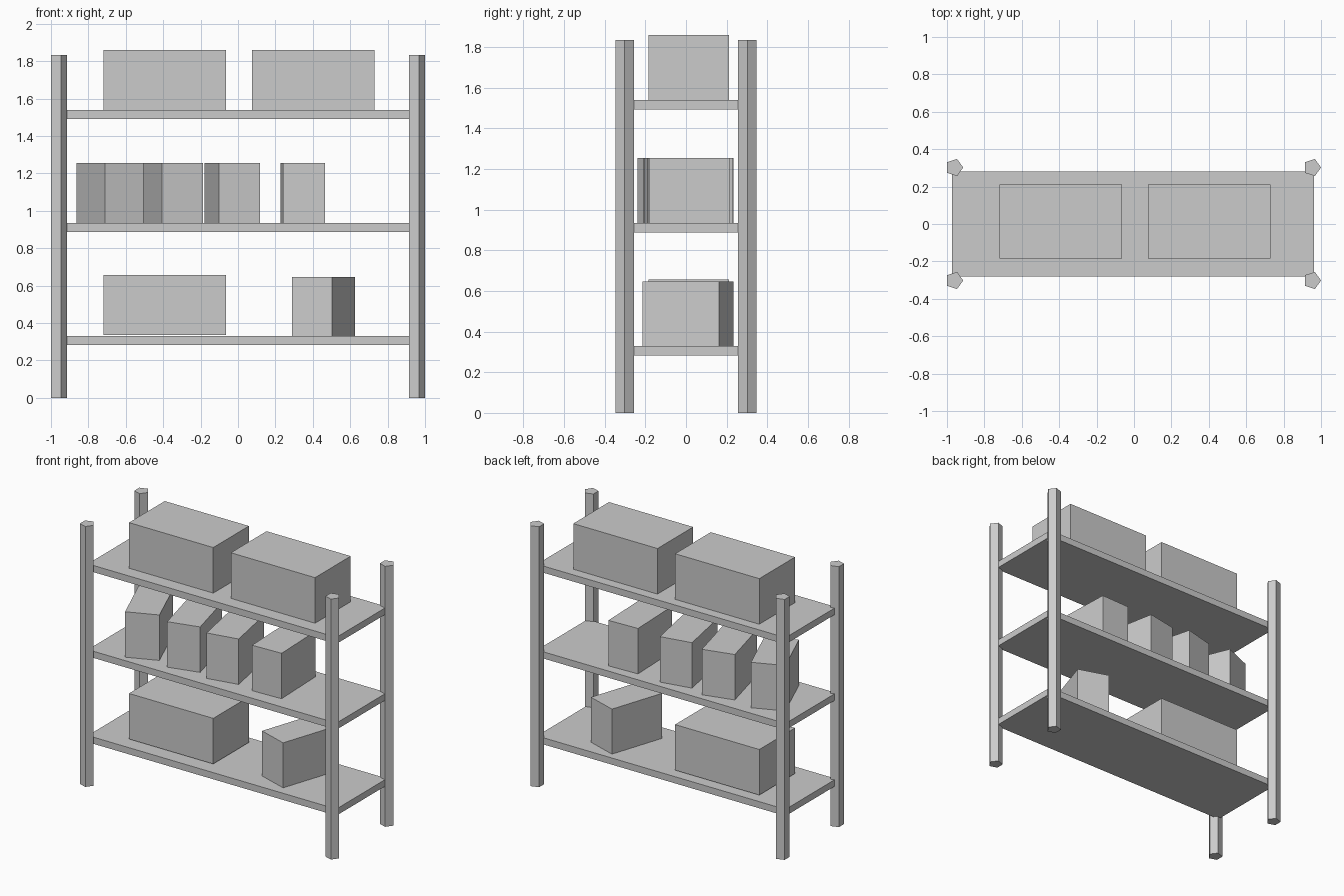
import bpy
from math import radians

cube = bpy.data.objects.get("Cube")
if cube:
    bpy.data.objects.remove(cube, do_unlink=True)

grey = bpy.data.materials.new("plain grey")
grey.use_nodes = True
colour = (0.6, 0.6, 0.6, 1)
grey.diffuse_color = colour
grey.node_tree.nodes["Principled BSDF"].inputs["Base Color"].default_value = colour


def finish(name):
    obj = bpy.context.object
    obj.name = name
    obj.data.materials.append(grey)
    return obj


def box(name, x, y, base, size, turn=0):
    """Box standing on height base, turned about its upright axis."""
    bpy.ops.mesh.primitive_cube_add(size=1, location=(x, y, base + size[2] / 2),
                                    rotation=(0, 0, radians(turn)))
    obj = finish(name)
    obj.scale = size
    return obj


# Five-sided corner posts, all with a corner towards +x
POST_HEIGHT = 1.834
for side, x in (("right", -0.961), ("left", 0.952)):
    for end, y in (("front", -0.302), ("back", 0.302)):
        bpy.ops.mesh.primitive_cylinder_add(vertices=5, radius=0.048, depth=POST_HEIGHT,
                                            location=(x, y, POST_HEIGHT / 2))
        post = finish(f"{end}_{side}_post")
        # Put a corner of the pentagon on +x
        post.rotation_euler.z = radians(-90)

# Shelves
SHELF = (1.936, 0.564, 0.047)
TOPS = {"lower": 0.33, "middle": 0.935, "upper": 1.539}
for level, top in TOPS.items():
    box(f"{level}_shelf", -0.0045, 0, top - SHELF[2], SHELF)

# Large boxes
LARGE = (0.656, 0.397, 0.321)
box("upper_large_box_right", -0.391, 0.013, TOPS["upper"], LARGE)
box("upper_large_box_left", 0.402, 0.013, TOPS["upper"], LARGE)
box("lower_large_box", -0.391, 0.013, TOPS["lower"] + 0.006, LARGE)

# Small boxes, each turned a little differently
SMALL = (0.225, 0.398, 0.32)
for i, (x, y, turn) in enumerate([(-0.684, -0.013, 22.4), (-0.346, 0.012, 14.3),
                                  (-0.03, 0.013, 10.9), (0.347, 0.014, 2)]):
    box(f"middle_small_box_{i + 1}", x, y, TOPS["middle"], SMALL, turn)
box("lower_small_box", 0.4575, 0.0095, TOPS["lower"], (0.225, 0.398, 0.317), -18.3)
